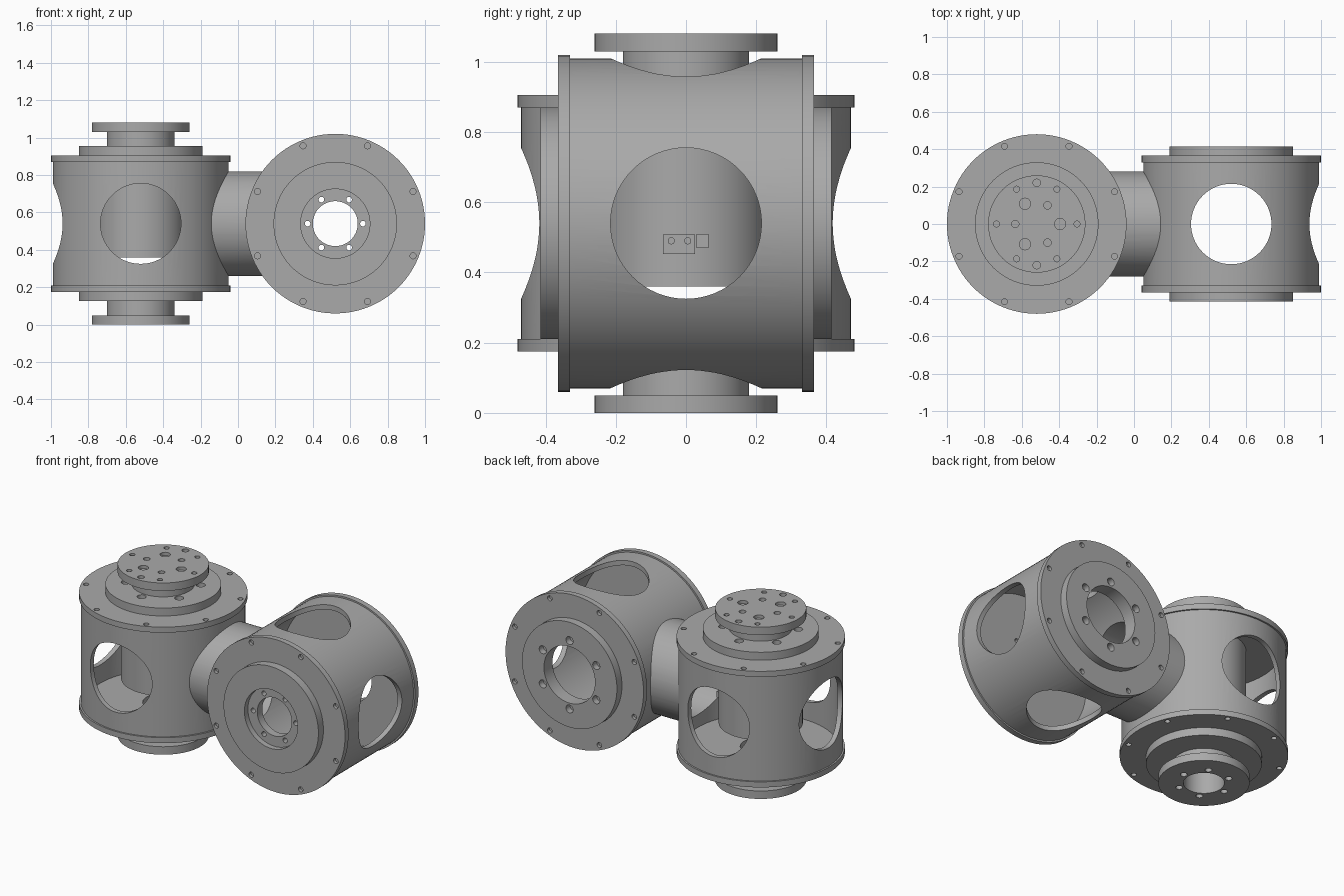
import bpy, bmesh
from math import pi, cos, sin, radians
from mathutils import Matrix, Vector

if "Cube" in bpy.data.objects:
    bpy.data.objects.remove(bpy.data.objects["Cube"])

metal = bpy.data.materials.new("grey metal")
metal.use_nodes = True
GREY = (0.4, 0.4, 0.4, 1)
metal.diffuse_color = GREY
metal.node_tree.nodes["Principled BSDF"].inputs["Base Color"].default_value = GREY

TURN = {"x": Matrix.Rotation(pi / 2, 4, "Y"), "y": Matrix.Rotation(-pi / 2, 4, "X"), "z": Matrix()}
MID = 0.54


def finish(bm, name, matrix):
    mesh = bpy.data.meshes.new(name)
    bmesh.ops.recalc_face_normals(bm, faces=bm.faces)
    bm.to_mesh(mesh)
    bm.free()
    mesh.materials.append(metal)
    obj = bpy.data.objects.new(name, mesh)
    bpy.context.collection.objects.link(obj)
    obj.matrix_world = matrix
    return obj


def rods(name, specs, matrix, segments=64):
    """Cylinders given as (axis, start, end, radius, centre offset)."""
    bm = bmesh.new()
    for axis, a, b, r, off in specs:
        place = Matrix.Translation(off) @ TURN[axis] @ Matrix.Translation((0, 0, (a + b) / 2))
        bmesh.ops.create_cone(bm, cap_ends=True, segments=segments, radius1=r, radius2=r,
                              depth=b - a, matrix=place)
    return finish(bm, name, matrix)


def lathe(name, profile, matrix, segments=96):
    """Closed (radius, height) outline turned around local z."""
    bm = bmesh.new()
    verts = [bm.verts.new((r, 0, z)) for r, z in profile]
    edges = [bm.edges.new((verts[i - 1], verts[i])) for i in range(len(verts))]
    bmesh.ops.spin(bm, geom=verts + edges, cent=(0, 0, 0), axis=(0, 0, 1),
                   angle=2 * pi, steps=segments)
    bmesh.ops.remove_doubles(bm, verts=bm.verts, dist=0.0001)
    return finish(bm, name, matrix)


def cut(obj, *cutters):
    for cutter in cutters:
        mod = obj.modifiers.new("cut", "BOOLEAN")
        mod.operation, mod.solver, mod.object = "DIFFERENCE", "EXACT", cutter
        bpy.context.view_layer.objects.active = obj
        bpy.ops.object.modifier_apply(modifier=mod.name)
        bpy.data.objects.remove(cutter)


def ring(count, radius, hole, z0, z1, start=0):
    """Vertical hole specs evenly spaced on a circle."""
    angles = [radians(start) + 2 * pi * i / count for i in range(count)]
    return [("z", z0, z1, hole, Vector((radius * cos(t), radius * sin(t), 0))) for t in angles]


def drill(obj, specs, matrix):
    cut(obj, rods("drill_helper", specs, matrix, 20))


def housing(name, matrix, side):
    """Drum shell: two facing windows, one outer window, one pipe opening."""
    shell = lathe(name, [(0.44, -0.34), (0.47, -0.34), (0.47, 0.34), (0.44, 0.34)], matrix)
    out = Vector((side * 0.4, 0, 0))
    cut(shell,
        rods("window_helper", [("y", -0.6, 0.6, 0.215, Vector())], matrix),
        rods("side_window_helper", [("x", -0.2, 0.2, 0.215, out)], matrix),
        rods("pipe_helper", [("x", -0.2, 0.2, 0.25, -out)], matrix))


def cap(name, matrix, bore, tail):
    """End plate with its raised step; tail finishes the outline to the bore."""
    base = [(bore, 0.33), (0.48, 0.33), (0.48, 0.365), (0.33, 0.365), (0.33, 0.415)]
    obj = lathe(name, base + tail, matrix)
    drill(obj, ring(8, 0.45, 0.016, 0.345, 0.4, 22.5), matrix)
    return obj


flip = Matrix.Rotation(pi, 4, "X")
upright = Matrix.Translation((-0.52, 0, MID))
lying = Matrix.Translation((0.52, 0, MID)) @ Matrix.Rotation(pi / 2, 4, "X")
neck = [(0.18, 0.415), (0.18, 0.49), (0.26, 0.49), (0.26, 0.54)]

# Upright drum
housing("upright_housing", upright, -1)
top = cap("top_flange", upright, 0, neck + [(0, 0.54)])
holes = ring(6, 0.215, 0.016, 0.51, 0.6) + ring(2, 0.22, 0.02, 0.51, 0.6, 90)
holes += ring(3, 0.125, 0.03, 0.52, 0.6) + ring(3, 0.115, 0.02, 0.51, 0.6, 60)
drill(top, holes, upright)
drill(top, ring(6, 0.215, 0.026, 0.385, 0.45, 30), upright)
bottom = cap("bottom_flange", upright @ flip, 0.117, neck + [(0.117, 0.54)])
drill(bottom, ring(6, 0.15, 0.02, 0.5, 0.6), upright @ flip)

# Motor hanging inside the upright drum, with its connector
rods("motor", [("z", -0.18, 0.335, 0.24, Vector())], upright, 96)
for part, y, z, size in (("connector_plate", -0.02, -0.06, (0.03, 0.09, 0.055)),
                         ("connector_plug", 0.047, -0.05, (0.045, 0.034, 0.04))):
    bm = bmesh.new()
    bmesh.ops.create_cube(bm, size=1, matrix=Matrix.Diagonal((*size, 1)))
    finish(bm, part, upright @ Matrix.Translation((0.24, y, z)))
rods("connector_screws", [("x", 0.25, 0.262, 0.01, Vector((0, y, -0.05))) for y in (-0.042, 0.005)],
     upright, 16)

# Lying drum
housing("lying_housing", lying, 1)
front = cap("front_plate", lying, 0.12, [(0.185, 0.415), (0.185, 0.38), (0.12, 0.38)])
drill(front, ring(6, 0.148, 0.015, 0.3, 0.5), lying)
back = cap("back_plate", lying @ flip, 0.178, [(0.178, 0.415)])
drill(back, ring(6, 0.215, 0.025, 0.375, 0.5, 30), lying @ flip)

# Pipe joining the drums, trimmed to their inner walls
along = Matrix.Translation((0, 0, MID)) @ TURN["x"]
pipe = lathe("joining_pipe", [(0.25, -0.3), (0.28, -0.3), (0.28, 0.3), (0.25, 0.3)], along)
cut(pipe, *[rods("trim_helper", [("z", -0.6, 0.6, 0.45, Vector())], m, 96) for m in (upright, lying)])

# Smooth round walls, sharp rims
bpy.ops.object.select_all(action="DESELECT")
for obj in bpy.context.scene.objects:
    if obj.type == "MESH" and metal.name in obj.data.materials:
        obj.select_set(True)
        bpy.context.view_layer.objects.active = obj
bpy.ops.object.shade_smooth_by_angle(angle=radians(30))
